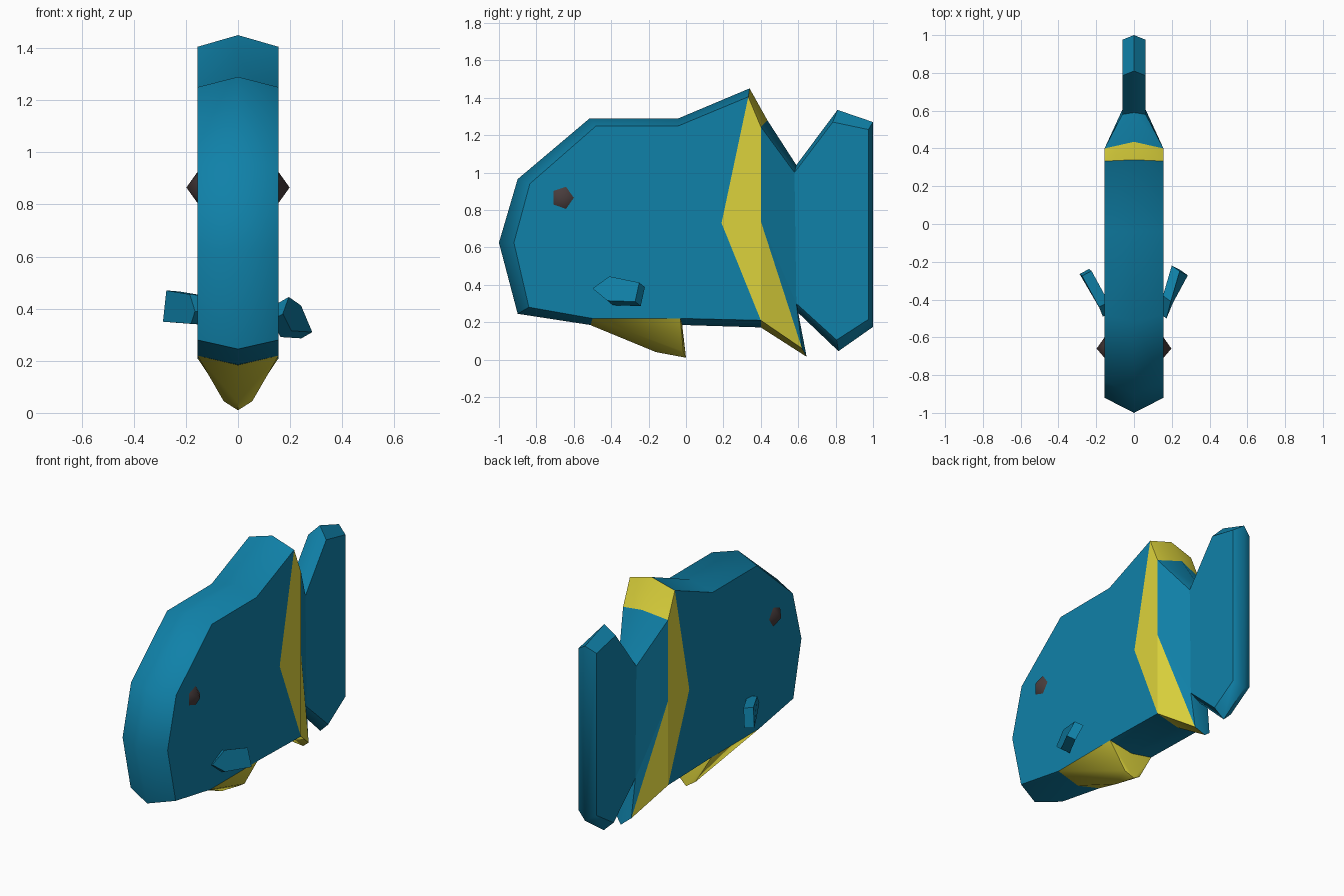
import bpy, bmesh, math
from mathutils import Vector

if "Cube" in bpy.data.objects:
    bpy.data.objects.remove(bpy.data.objects["Cube"])


def material(name, rgb):
    m = bpy.data.materials.new(name)
    m.diffuse_color = (*rgb, 1)
    m.use_nodes = True
    m.node_tree.nodes["Principled BSDF"].inputs["Base Color"].default_value = m.diffuse_color
    return m


BLUE = material("sea_blue", (0.005, 0.22, 0.395))
YELLOW = material("bright_yellow", (0.72, 0.65, 0.045))
DARK = material("eye_brown", (0.065, 0.045, 0.045))


def finish(bm, name, mats, sharp=None):
    bmesh.ops.recalc_face_normals(bm, faces=bm.faces)
    if sharp:
        for e in bm.edges:
            e.smooth = e.calc_face_angle(0) < math.radians(sharp)
    me = bpy.data.meshes.new(name)
    bm.to_mesh(me)
    bm.free()
    for m in mats:
        me.materials.append(m)
    ob = bpy.data.objects.new(name, me)
    bpy.context.collection.objects.link(ob)
    return ob


# Outline of the fish: centre ridge (y, z) and flat side (y, z, half width)
W, T = 0.156, 0.062
ridge = [(-1, .625), (-.9, .965), (-.515, 1.29), (-.04, 1.29), (.34, 1.45), (.435, 1.28),
         (.59, 1.04), (.81, 1.335), (1, 1.27), (1, .175), (.815, .045), (.6, .25),
         (.645, .015), (.4, .172), (-.02, .185), (-.51, .185), (-.9, .245)]
side = [(-.92, .625, W), (-.835, .94, W), (-.48, 1.25, W), (-.04, 1.25, W), (.333, 1.405, W),
        (.4, 1.245, W), (.58, 1.0, T), (.785, 1.27, T), (.975, 1.23, T), (.975, .215, T),
        (.805, .105, T), (.59, .3, T), (.62, .06, .055), (.4, .21, W), (-.03, .22, W),
        (-.5, .22, W), (-.84, .28, W),
        (.19, .73, W), (.4, .74, W)]  # last two: band corners inside the side
panels = [((0, 1, 2, 3, 4, 17, 13, 14, 15, 16), 0),            # body
          ((4, 5, 18, 17), 1), ((17, 18, 13), 1), ((18, 12, 13), 1),  # yellow band
          ((5, 6, 11, 18), 0), ((18, 11, 12), 0),              # tail root
          ((6, 7, 10, 11), 0), ((7, 8, 9, 10), 0)]             # tail

# Body with band and tail
bm = bmesh.new()
mid = [bm.verts.new((0, y, z)) for y, z in ridge]
n = len(mid)
for s in (1, -1):
    vs = [bm.verts.new((s * x, y, z)) for y, z, x in side]
    for idx, mat in panels:
        bm.faces.new([vs[i] for i in idx]).material_index = mat
    for i in range(n):
        j = (i + 1) % n
        f = bm.faces.new((vs[i], mid[i], mid[j], vs[j]))
        f.smooth = True
        f.material_index = 1 if i in (4, 12) else 0
finish(bm, "body", [BLUE, YELLOW], 60)

# Belly fin
bm = bmesh.new()
a, b, c, d = [bm.verts.new((0, y, z)) for y, z in
              [(-.51, .184), (-.16, .04), (0, .01), (-.02, .184)]]
for s in (1, -1):
    p, q, r = [bm.verts.new((s * x, y, z)) for x, y, z in
               [(W, -.5, .22), (W, -.03, .22), (.055, -.015, .045)]]
    for f in ((p, q, r), (p, r, b), (a, p, b), (b, r, c), (q, d, c), (q, c, r), (p, a, d, q)):
        bm.faces.new(f).smooth = True
bmesh.ops.remove_doubles(bm, verts=bm.verts, dist=1e-5)
finish(bm, "belly_fin", [YELLOW], 40)


# Side fins, each a slab set at its own angle
def slab(name, outer, thick):
    bm = bmesh.new()
    o = [bm.verts.new(p) for p in outer]
    i = [bm.verts.new(Vector(p) + Vector(thick)) for p in outer]
    bm.faces.new(o)
    bm.faces.new(i[::-1])
    for k in range(len(o)):
        m = (k + 1) % len(o)
        bm.faces.new((o[k], o[m], i[m], i[k]))
    finish(bm, name, [BLUE])


slab("right_fin", [(.172, -.5, .38), (.195, -.41, .445), (.242, -.25, .412),
                   (.285, -.272, .31), (.205, -.42, .315)], (-.042, .03, -.024))
slab("left_fin", [(-.165, -.49, .39), (-.185, -.44, .455), (-.275, -.275, .47),
                  (-.288, -.265, .35), (-.18, -.45, .342)], (.05, .027, -.004))

# Eyes: shallow five-sided cones
for s, name in ((1, "right_eye"), (-1, "left_eye")):
    bm = bmesh.new()
    tip = bm.verts.new((s * .198, -.66, .865))
    ring = [bm.verts.new((s * (W - .002), -.66 + .063 * math.cos(t), .865 + .065 * math.sin(t)))
            for t in (math.tau * k / 5 for k in range(5))]
    bm.faces.new(ring)
    for k in range(5):
        bm.faces.new((ring[k], ring[(k + 1) % 5], tip)).smooth = True
    finish(bm, name, [DARK], 70)
